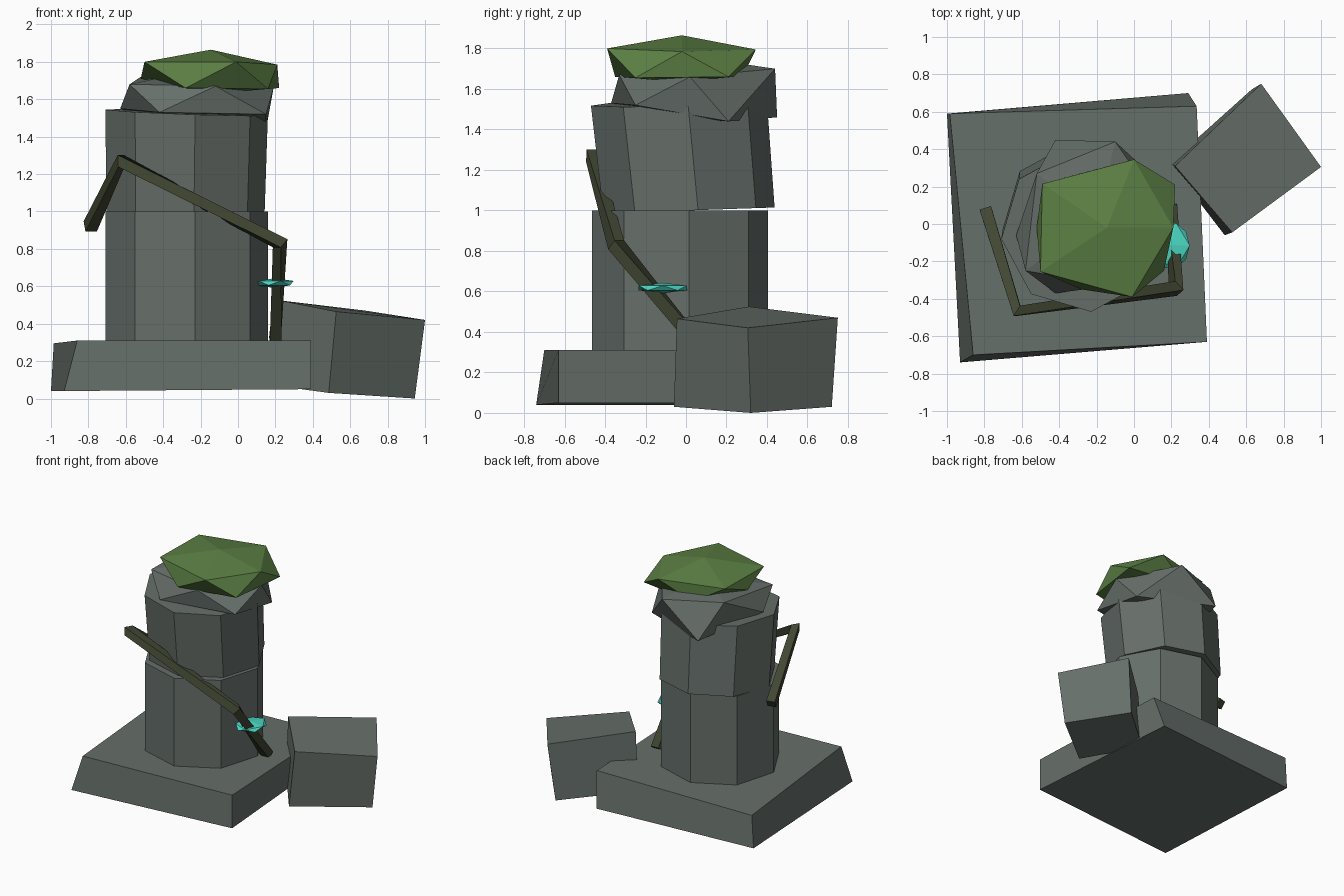
import bpy, bmesh, math
from mathutils import Vector

if "Cube" in bpy.data.objects:
    bpy.data.objects.remove(bpy.data.objects["Cube"])


def material(name, rgb):
    m = bpy.data.materials.new(name)
    m.diffuse_color = (*rgb, 1)
    m.use_nodes = True
    m.node_tree.nodes["Principled BSDF"].inputs["Base Color"].default_value = m.diffuse_color
    return m


STONE = material("grey stone", (0.133, 0.159, 0.144))
MOSS = material("moss green", (0.107, 0.216, 0.058))
VINE = material("dark vine", (0.054, 0.063, 0.033))
GLOW = material("bright teal", (0.074, 0.694, 0.552))


def finish(name, bm, mat):
    bmesh.ops.recalc_face_normals(bm, faces=bm.faces)
    me = bpy.data.meshes.new(name)
    bm.to_mesh(me)
    bm.free()
    me.materials.append(mat)
    ob = bpy.data.objects.new(name, me)
    bpy.context.collection.objects.link(ob)
    return ob


def loft(name, rings, mat):
    """Join equal-sized rings of points into a capped solid."""
    bm = bmesh.new()
    vs = [[bm.verts.new(p) for p in ring] for ring in rings]
    n = len(vs[0])
    for a, b in zip(vs, vs[1:]):
        for i in range(n):
            j = (i + 1) % n
            bm.faces.new((a[i], a[j], b[j], b[i]))
    bm.faces.new(vs[0][::-1])
    bm.faces.new(vs[-1])
    return finish(name, bm, mat)


def octagon(cx, cy, z, r, phase, sx=0.0, sy=0.0):
    """Octagonal ring whose height slopes by sx, sy."""
    pts = []
    for k in range(8):
        a = math.radians(phase + 45 * k)
        dx, dy = r * math.cos(a), r * math.sin(a)
        pts.append((cx + dx, cy + dy, z + sx * dx + sy * dy))
    return pts


def lump(name, bottom, low, high, top, mat):
    """Irregular 20-sided rock: two offset five-point rings and two poles."""
    bm = bmesh.new()
    b, t = bm.verts.new(bottom), bm.verts.new(top)
    lo = [bm.verts.new(p) for p in low]
    hi = [bm.verts.new(p) for p in high]
    for i in range(5):
        j = (i + 1) % 5
        bm.faces.new((b, lo[j], lo[i]))
        bm.faces.new((lo[i], lo[j], hi[i]))
        bm.faces.new((hi[i], lo[j], hi[j]))
        bm.faces.new((t, hi[i], hi[j]))
    return finish(name, bm, mat)


def sweep(name, path, half, mat):
    """Square bar along a path with mitred corners."""
    pts = [Vector(p) for p in path]
    rings = []
    for i, p in enumerate(pts):
        d0 = (pts[i] - pts[max(i - 1, 0)]).normalized()
        d1 = (pts[min(i + 1, len(pts) - 1)] - pts[i]).normalized()
        t = (d0 + d1).normalized()
        side = t.cross(Vector((0, 0, 1))).normalized()
        up = side.cross(t).normalized()
        rings.append([p + side * half * a + up * half * b
                      for a, b in ((1, 1), (-1, 1), (-1, -1), (1, -1))])
    return loft(name, rings, mat)


# Uneven base slab
loft("base_slab", [
    [(-0.93, -0.74, 0.04), (0.39, -0.63, 0.05), (0.29, 0.70, 0.05), (-1.0, 0.59, 0.04)],
    [(-0.86, -0.70, 0.31), (0.39, -0.63, 0.31), (0.335, 0.63, 0.31), (-0.985, 0.59, 0.295)],
], STONE)

# Two column drums, the upper one leaning slightly to the front
loft("lower_column", [octagon(-0.275, -0.03, 0.25, 0.437, 6),
                      octagon(-0.275, -0.03, 1.0, 0.437, 6)], STONE)
loft("upper_column", [octagon(-0.28, 0.015, 1.0, 0.425, 6, 0.0, 0.035),
                      octagon(-0.275, -0.035, 1.53, 0.437, 6, -0.035, 0.025)], STONE)

# Broken stone top
lump("broken_top", (-0.2, 0.03, 1.45),
     [(-0.42, -0.37, 1.53), (0.15, -0.25, 1.52), (0.15, 0.21, 1.44),
      (-0.42, 0.45, 1.46), (-0.63, -0.06, 1.55)],
     [(-0.12, -0.33, 1.67), (0.19, 0.02, 1.66), (-0.1, 0.44, 1.70),
      (-0.52, 0.27, 1.72), (-0.58, -0.25, 1.68)],
     (-0.2, 0.03, 1.76), STONE)

# Moss cap
lump("moss_cap", (-0.14, -0.03, 1.63),
     [(-0.28, -0.35, 1.66), (0.16, -0.25, 1.655), (0.22, 0.21, 1.66),
      (-0.25, 0.28, 1.66), (-0.52, -0.02, 1.71)],
     [(-0.01, -0.39, 1.80), (0.21, -0.02, 1.785), (0.0, 0.345, 1.795),
      (-0.49, 0.215, 1.80), (-0.50, -0.255, 1.80)],
     (-0.145, -0.02, 1.865), MOSS)

# Vine wrapped round the column
sweep("vine", [(-0.79, 0.07, 0.92), (-0.625, -0.465, 1.27),
               (0.225, -0.345, 0.83), (0.2, 0.08, 0.31)], 0.032, VINE)

# Flat glowing fungus on the vine
bm = bmesh.new()
bmesh.ops.create_icosphere(bm, subdivisions=1, radius=1)
bmesh.ops.scale(bm, vec=(0.115, 0.14, 0.026), verts=bm.verts)
bmesh.ops.translate(bm, vec=(0.195, -0.115, 0.617), verts=bm.verts)
finish("glowing_fungus", bm, GLOW)

# Fallen stone block
loft("fallen_block", [
    [(0.19, 0.325, 0.07), (0.485, -0.06, 0.03), (0.945, 0.32, 0.0), (0.63, 0.72, 0.03)],
    [(0.22, 0.31, 0.525), (0.525, -0.045, 0.465), (1.0, 0.305, 0.42), (0.68, 0.75, 0.47)],
], STONE)
